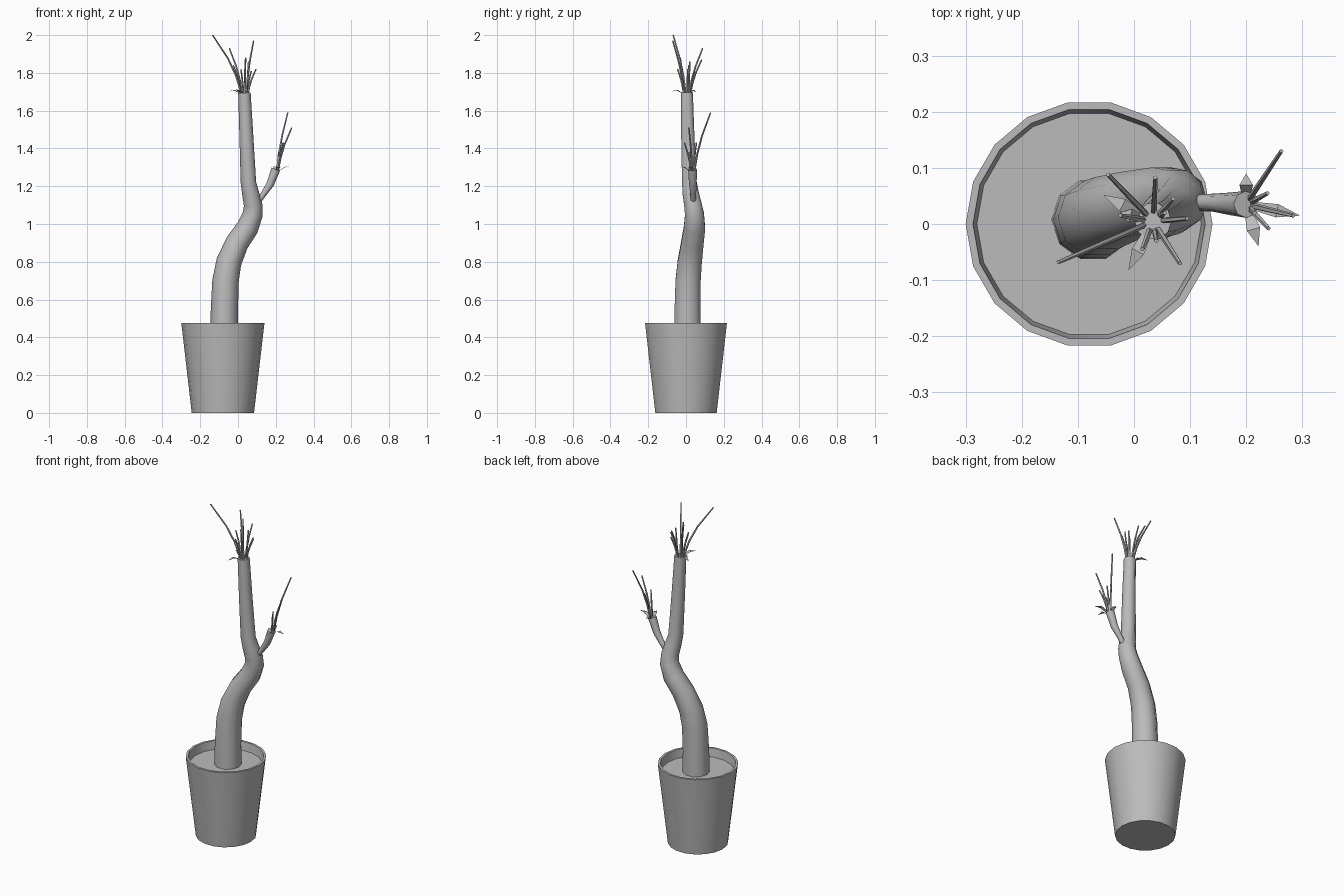
import bpy, bmesh, math
from mathutils import Vector

if "Cube" in bpy.data.objects:
    bpy.data.objects.remove(bpy.data.objects["Cube"])

grey = bpy.data.materials.new("plain grey")
grey.use_nodes = True
colour = (0.5, 0.5, 0.5, 1)
grey.diffuse_color = colour
grey.node_tree.nodes["Principled BSDF"].inputs["Base Color"].default_value = colour


def finish(name, bm, smooth=True):
    bmesh.ops.recalc_face_normals(bm, faces=bm.faces)
    mesh = bpy.data.meshes.new(name)
    bm.to_mesh(mesh)
    bm.free()
    mesh.materials.append(grey)
    obj = bpy.data.objects.new(name, mesh)
    bpy.context.collection.objects.link(obj)
    if smooth:
        bpy.ops.object.select_all(action="DESELECT")
        obj.select_set(True)
        bpy.context.view_layer.objects.active = obj
        bpy.ops.object.shade_smooth_by_angle(angle=math.radians(50))
    return obj


def add_loft(bm, rings):
    """Skin a list of vertex rings and cap both ends."""
    loops = [[bm.verts.new(p) for p in ring] for ring in rings]
    n = len(loops[0])
    for a, b in zip(loops, loops[1:]):
        for i in range(n):
            j = (i + 1) % n
            bm.faces.new((a[i], a[j], b[j], b[i]))
    bm.faces.new(loops[0])
    bm.faces.new(loops[-1])


def add_tube(bm, points, radii, sides):
    """Round section swept along a mostly upright path."""
    pts = [Vector(p) for p in points]
    rings = []
    for i, p in enumerate(pts):
        t = (pts[min(i + 1, len(pts) - 1)] - pts[max(i - 1, 0)]).normalized()
        u = Vector((0, 1, 0)).cross(t).normalized()
        v = t.cross(u)
        rings.append([p + radii[i] * (u * math.cos(a) + v * math.sin(a))
                      for a in (math.tau * k / sides for k in range(sides))])
    add_loft(bm, rings)


def add_twig(bm, start, tip, radius=0.0055):
    """Thin stalk that leaves upright and flares outward."""
    s, e = Vector(start), Vector(tip)
    pts = []
    for t in (0, 0.3, 0.6, 1):
        flare = 0.45 * t + 0.55 * t * t
        pts.append((s.x + (e.x - s.x) * flare, s.y + (e.y - s.y) * flare,
                    s.z + (e.z - s.z) * t))
    add_tube(bm, pts, [radius, radius, radius * 0.9, radius * 0.7], 5)


def add_leaf(bm, start, tip, width=0.012):
    """Small pointed blade arching out and drooping."""
    s, e = Vector(start), Vector(tip)
    side = Vector((0, 0, 1)).cross(e - s).normalized() * width
    mid = s.lerp(e, 0.5) + Vector((0, 0, 0.014))
    a, b, c, d = [bm.verts.new(p) for p in (s - side * 0.6, s + side * 0.6, mid + side, mid - side)]
    bm.faces.new((a, b, c, d))
    bm.faces.new((d, c, bm.verts.new(e)))


# Pot with a thin rim and sunken soil
pot = bmesh.new()
profile = [(0.165, 0), (0.22, 0.475), (0.207, 0.475), (0.2, 0.425)]
add_loft(pot, [[(-0.08 + r * math.cos(math.tau * k / 18), r * math.sin(math.tau * k / 18), z)
                for k in range(18)] for r, z in profile])
finish("pot", pot)

# Winding trunk: x, y, z, radius
trunk_path = [(-0.073, 0.008, 0.42, 0.074), (-0.072, 0.008, 0.55, 0.072),
              (-0.066, 0.011, 0.7, 0.07), (-0.048, 0.02, 0.8, 0.067),
              (-0.005, 0.034, 0.9, 0.062), (0.05, 0.045, 0.98, 0.059),
              (0.078, 0.045, 1.05, 0.053), (0.08, 0.037, 1.1, 0.049),
              (0.067, 0.025, 1.16, 0.045), (0.055, 0.018, 1.22, 0.041),
              (0.045, 0.01, 1.45, 0.037), (0.034, 0.005, 1.695, 0.033)]
trunk = bmesh.new()
add_tube(trunk, [p[:3] for p in trunk_path], [p[3] for p in trunk_path], 10)
finish("trunk", trunk)

# Side branch
branch = bmesh.new()
add_tube(branch, [(0.1, 0.038, 1.11), (0.14, 0.038, 1.165), (0.17, 0.036, 1.21), (0.2, 0.035, 1.29)],
         [0.014, 0.016, 0.02, 0.024], 8)
finish("branch", branch)

# Twigs and small blades crowning trunk and branch
crowns = [
    ("trunk", (0.034, 0.005, 1.69), 0.022,
     [(-0.135, -0.068, 2.0), (-0.046, 0.088, 1.93), (0.082, -0.07, 1.97), (0.038, 0.083, 1.87),
      (0.04, -0.03, 1.88), (-0.025, 0.015, 1.84), (0.095, 0.01, 1.82), (0.07, 0.045, 1.81),
      (0.015, -0.045, 1.82), (0.055, 0.02, 1.86)],
     [(-0.055, 0.052, 1.7), (-0.01, -0.083, 1.7), (-0.025, 0.02, 1.705)]),
    ("branch", (0.2, 0.035, 1.28), 0.014,
     [(0.263, 0.13, 1.59), (0.284, 0.015, 1.51), (0.24, -0.008, 1.43), (0.238, 0.055, 1.43),
      (0.215, 0.02, 1.38)],
     [(0.2, 0.09, 1.3), (0.222, -0.04, 1.295), (0.296, 0.015, 1.3)]),
]
for label, centre, spread, tips, leaves in crowns:
    c = Vector(centre)
    twigs, blades = bmesh.new(), bmesh.new()
    for tip in tips:
        out = (Vector(tip) - c) * Vector((1, 1, 0))
        add_twig(twigs, c + out.normalized() * spread * 0.8, tip)
    for tip in leaves:
        out = (Vector(tip) - c) * Vector((1, 1, 0))
        add_leaf(blades, c + out.normalized() * spread, tip)
    finish(label + "_twigs", twigs)
    finish(label + "_leaves", blades, smooth=False)
